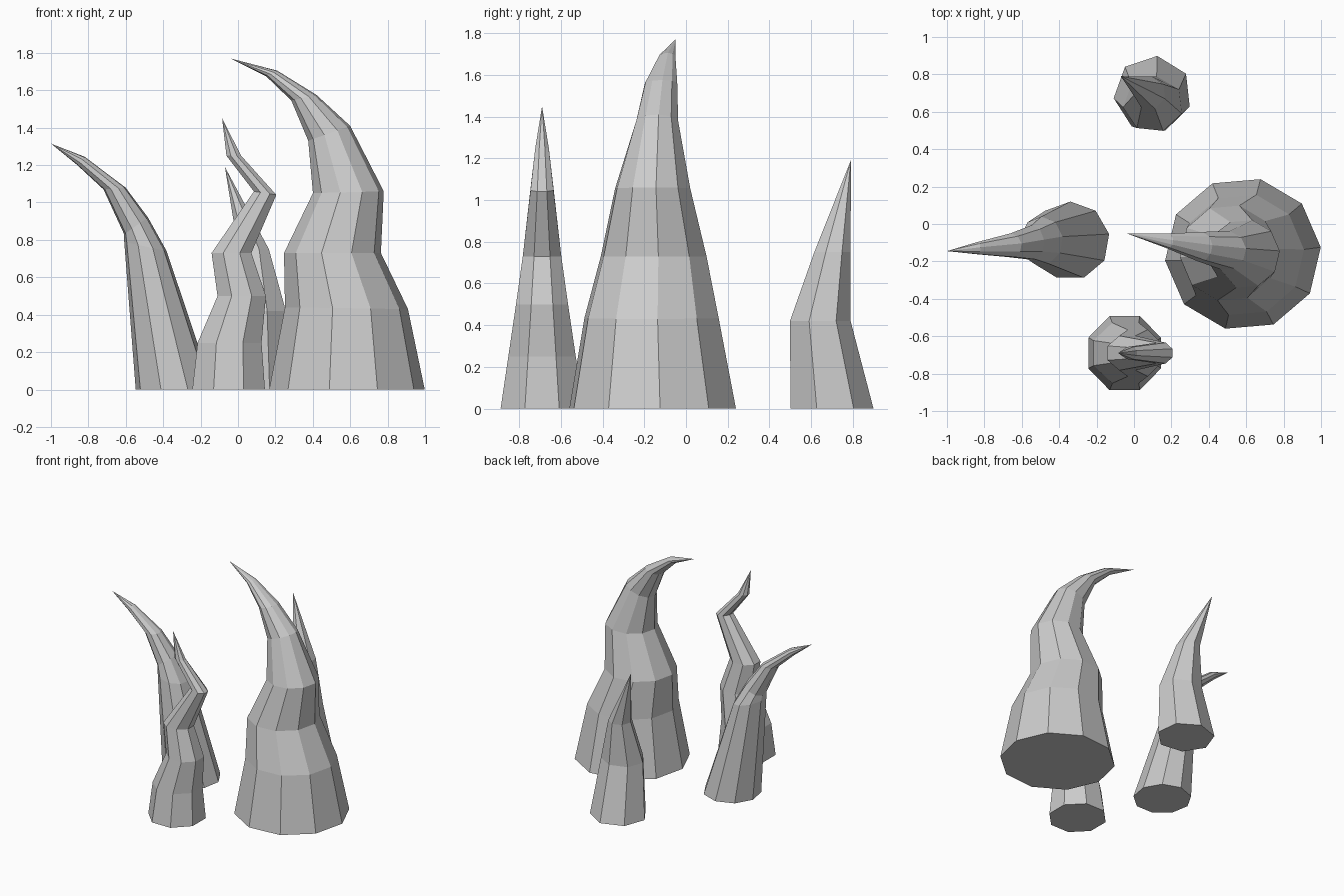
import bpy, bmesh
from math import cos, sin, radians, tau

cube = bpy.data.objects.get("Cube")
if cube:
    bpy.data.objects.remove(cube, do_unlink=True)

stone = bpy.data.materials.new("grey stone")
stone.use_nodes = True
GREY = (0.6, 0.6, 0.6, 1)
stone.diffuse_color = GREY
stone.node_tree.nodes["Principled BSDF"].inputs["Base Color"].default_value = GREY


def spire(name, sides, phase, rings, tip):
    """Loft tilted rings (left x, left z, right x, right z, centre y, half depth) up to a tip."""
    bm = bmesh.new()
    loops = []
    for lx, lz, rx, rz, cy, ry in rings:
        loop = []
        for i in range(sides):
            a = radians(phase) + tau * i / sides
            t = (1 + cos(a)) / 2
            loop.append(bm.verts.new((lx + (rx - lx) * t, cy + ry * sin(a), lz + (rz - lz) * t)))
        loops.append(loop)
    bm.faces.new(loops[0][::-1])
    for low, high in zip(loops, loops[1:]):
        for i in range(sides):
            j = (i + 1) % sides
            bm.faces.new((low[i], low[j], high[j], high[i]))
    point = bm.verts.new(tip)
    for i in range(sides):
        bm.faces.new((loops[-1][i], loops[-1][(i + 1) % sides], point))
    bmesh.ops.recalc_face_normals(bm, faces=bm.faces)
    mesh = bpy.data.meshes.new(name)
    bm.to_mesh(mesh)
    bm.free()
    mesh.materials.append(stone)
    bpy.context.collection.objects.link(bpy.data.objects.new(name, mesh))


# Large hooked spire
spire("large_spire", 10, 5, [
    (0.165, 0, 1.0, 0, -0.16, 0.41),
    (0.25, 0.44, 0.91, 0.43, -0.165, 0.33),
    (0.245, 0.73, 0.765, 0.73, -0.155, 0.26),
    (0.40, 1.05, 0.78, 1.06, -0.16, 0.185),
    (0.375, 1.33, 0.60, 1.41, -0.14, 0.105),
    (0.285, 1.545, 0.42, 1.575, -0.12, 0.08),
    (0.15, 1.675, 0.21, 1.705, -0.09, 0.04)], (-0.04, -0.05, 1.77))

# Curved spire leaning to the right side
spire("curved_spire", 9, 10, [
    (-0.55, 0, -0.13, 0, -0.09, 0.21),
    (-0.61, 0.79, -0.38, 0.74, -0.09, 0.13),
    (-0.61, 0.83, -0.48, 0.92, -0.10, 0.095),
    (-0.72, 1.07, -0.60, 1.08, -0.115, 0.065),
    (-0.86, 1.20, -0.82, 1.245, -0.13, 0.033)], (-1.0, -0.145, 1.315))

# Zigzag spire at the front
spire("zigzag_spire", 8, 22.5, [
    (-0.26, 0, 0.16, 0, -0.69, 0.215),
    (-0.23, 0.25, 0.14, 0.25, -0.69, 0.175),
    (-0.12, 0.50, 0.16, 0.50, -0.69, 0.135),
    (-0.15, 0.73, 0.08, 0.73, -0.69, 0.10),
    (0.08, 1.06, 0.21, 1.04, -0.69, 0.06),
    (-0.065, 1.25, 0.02, 1.25, -0.69, 0.035)], (-0.085, -0.69, 1.45))

# Short spire at the back
spire("back_spire", 7, 32, [
    (-0.11, 0, 0.31, 0, 0.695, 0.205),
    (-0.06, 0.42, 0.265, 0.42, 0.64, 0.15),
    (0.0, 0.75, 0.17, 0.75, 0.70, 0.09)], (-0.07, 0.79, 1.19))
